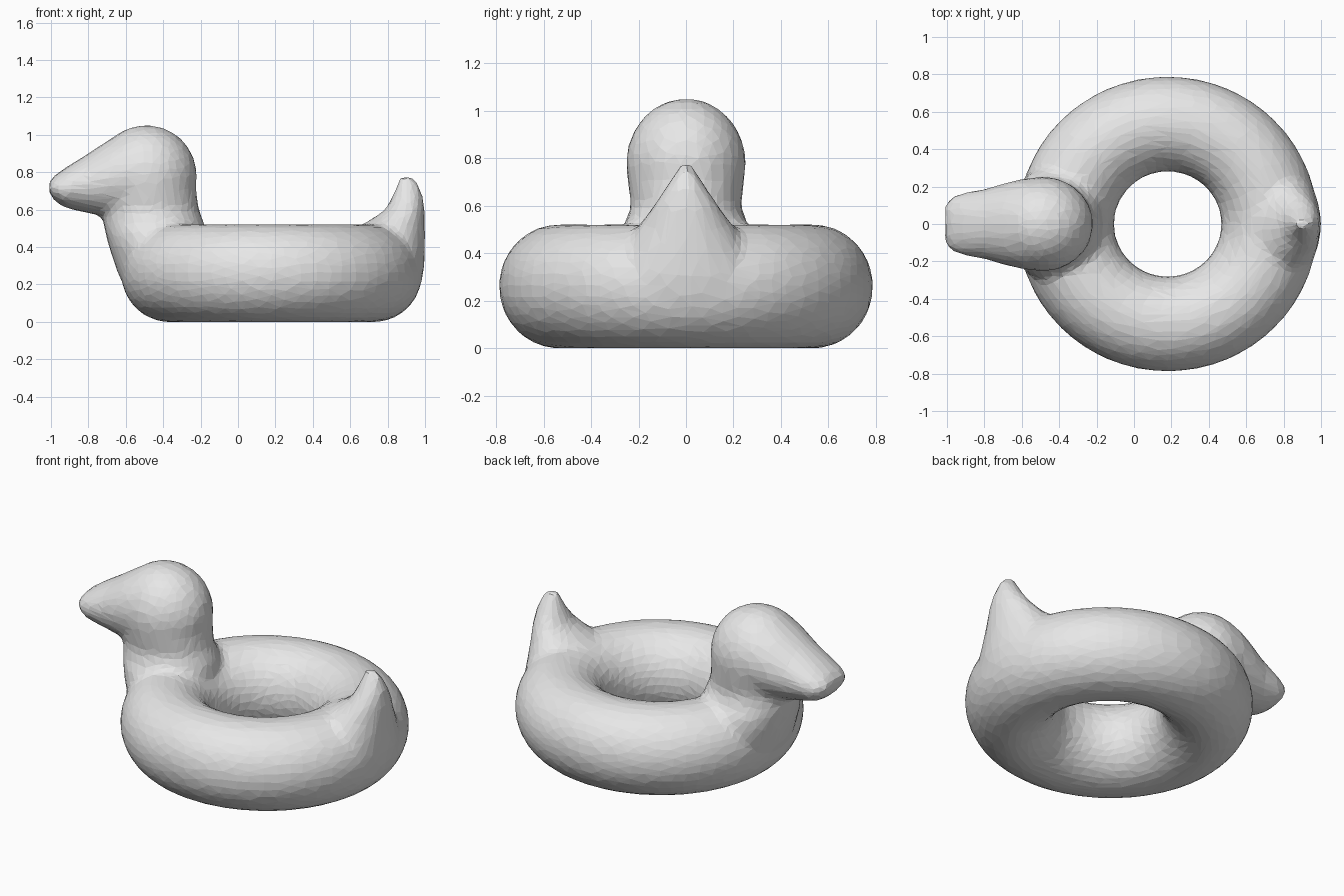
import bpy, bmesh
from math import sin, cos, pi
from mathutils import Vector

cube = bpy.data.objects.get("Cube")
if cube:
    bpy.data.objects.remove(cube, do_unlink=True)

vinyl = bpy.data.materials.new("light_grey_vinyl")
vinyl.use_nodes = True
GREY = (0.8, 0.8, 0.8, 1)
vinyl.diffuse_color = GREY
vinyl.node_tree.nodes["Principled BSDF"].inputs["Base Color"].default_value = GREY

bm = bmesh.new()


def skin(rings, closed=False):
    """Join rings of points with quads; cap the ends or close the loop."""
    rows = [[bm.verts.new(p) for p in ring] for ring in rings]
    n = len(rows[0])
    pairs = list(zip(rows, rows[1:]))
    if closed:
        pairs.append((rows[-1], rows[0]))
    else:
        bm.faces.new(rows[0])
        bm.faces.new(rows[-1])
    for a, b in pairs:
        for i in range(n):
            j = (i + 1) % n
            bm.faces.new((a[i], a[j], b[j], b[i]))


def angles(n):
    return [2 * pi * i / n for i in range(n)]


def loft_up(sections):
    """Elliptical sections: height, x from, x to, half width."""
    skin([[Vector(((a + b) / 2 + (b - a) / 2 * cos(t), w * sin(t), z))
           for t in angles(32)] for z, a, b, w in sections])


def loft_along(sections):
    """Elliptical sections: x, bottom, top, half width."""
    skin([[Vector((x, w * cos(t), (a + b) / 2 + (b - a) / 2 * sin(t)))
           for t in angles(32)] for x, a, b, w in sections])


# Inflatable ring
MAJOR, MINOR = 0.535, 0.262
skin([[Vector((0.18 + 1.02 * (MAJOR + MINOR * 0.97 * cos(p)) * cos(t),
               (MAJOR + MINOR * 0.97 * cos(p)) * sin(t), 0.26 + MINOR * sin(p)))
       for p in angles(32)] for t in angles(64)], closed=True)

# Round head
head = bmesh.ops.create_uvsphere(bm, u_segments=32, v_segments=20, radius=1)["verts"]
for v in head:
    v.co = Vector((-0.49 + 0.272 * v.co.x, 0.254 * v.co.y, 0.775 + 0.278 * v.co.z))

# Beak tapering forward from the head
loft_along([(-1.01, 0.69, 0.75, 0.11), (-0.985, 0.65, 0.78, 0.14), (-0.93, 0.61, 0.82, 0.165),
            (-0.8, 0.58, 0.9, 0.187), (-0.68, 0.56, 0.98, 0.222), (-0.58, 0.56, 1.03, 0.245),
            (-0.45, 0.6, 1.0, 0.22)])

# Neck flaring into the ring
loft_up([(0.12, -0.5, -0.25, 0.25), (0.25, -0.64, -0.2, 0.31), (0.4, -0.69, -0.17, 0.31),
         (0.48, -0.71, -0.17, 0.29), (0.53, -0.72, -0.18, 0.255), (0.6, -0.73, -0.21, 0.232),
         (0.68, -0.74, -0.22, 0.243), (0.78, -0.7, -0.23, 0.25)])

# Pointed tail
loft_up([(0.1, 0.7, 0.9, 0.2), (0.2, 0.68, 0.98, 0.28), (0.3, 0.66, 0.998, 0.3),
         (0.42, 0.62, 1.0, 0.26), (0.5, 0.62, 1.0, 0.215), (0.54, 0.7, 1.0, 0.18),
         (0.6, 0.79, 0.998, 0.138), (0.67, 0.825, 0.99, 0.09), (0.74, 0.85, 0.965, 0.045),
         (0.785, 0.865, 0.92, 0.02)])

bmesh.ops.recalc_face_normals(bm, faces=bm.faces)
mesh = bpy.data.meshes.new("duck_swim_ring")
bm.to_mesh(mesh)
bm.free()
mesh.materials.append(vinyl)
duck = bpy.data.objects.new("duck_swim_ring", mesh)
bpy.context.collection.objects.link(duck)

# Fuse the parts, soften the joins, then facet the surface
fuse = duck.modifiers.new("fuse", "REMESH")
fuse.mode = "VOXEL"
fuse.voxel_size = 0.024
soften = duck.modifiers.new("soften", "SMOOTH")
soften.factor = 0.5
soften.iterations = 7
facet = duck.modifiers.new("facet", "DECIMATE")
facet.ratio = 0.13
